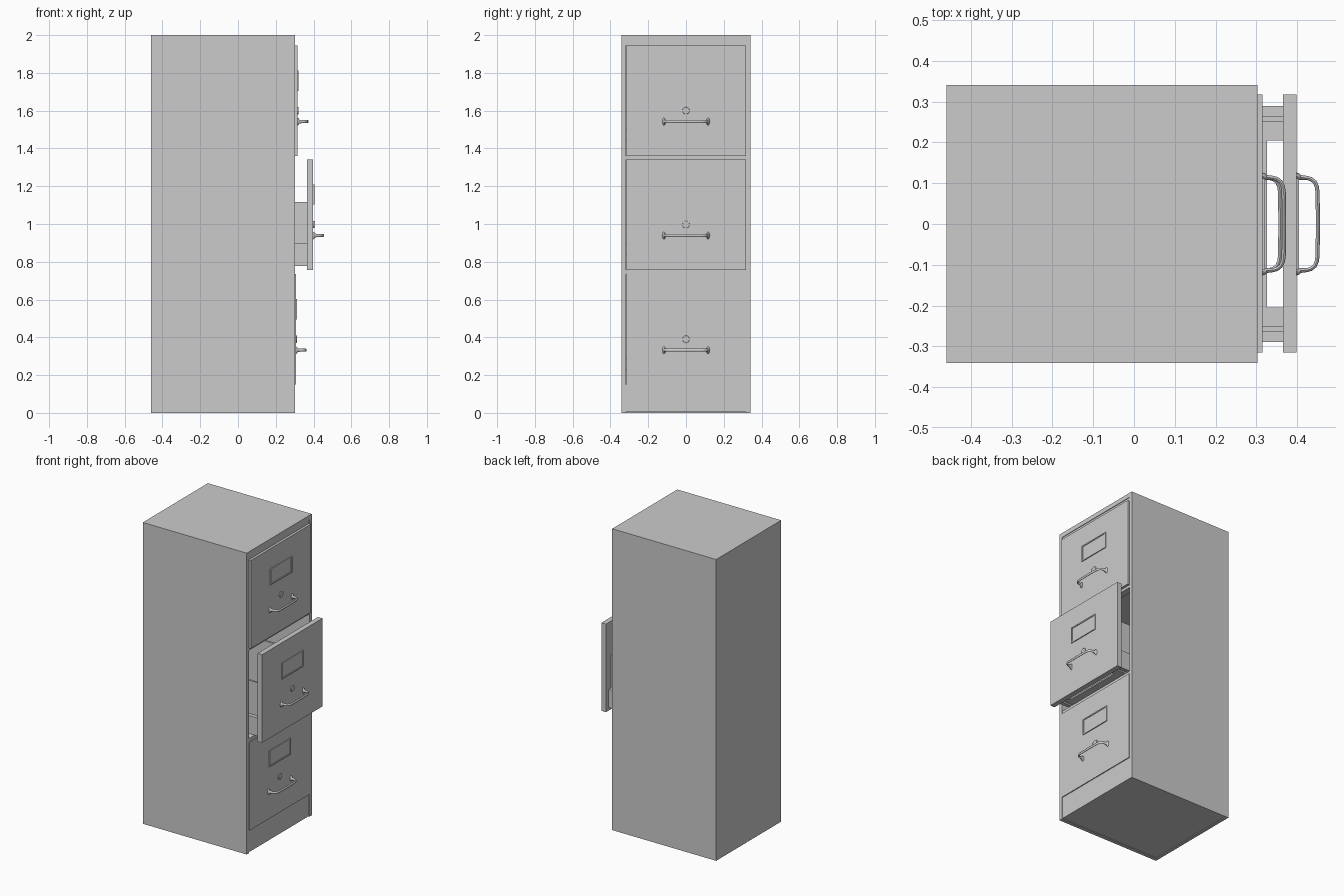
import bpy, bmesh, math
from mathutils import Vector

if "Cube" in bpy.data.objects:
    bpy.data.objects.remove(bpy.data.objects["Cube"])


def finish(name, bm):
    bmesh.ops.recalc_face_normals(bm, faces=bm.faces)
    me = bpy.data.meshes.new(name)
    bm.to_mesh(me)
    bm.free()
    ob = bpy.data.objects.new(name, me)
    bpy.context.collection.objects.link(ob)
    return ob


def boxes(name, items, bevel=0):
    """One object from several boxes given as (x0, x1, y0, y1, z0, z1)."""
    bm = bmesh.new()
    for x0, x1, y0, y1, z0, z1 in items:
        vs = bmesh.ops.create_cube(bm, size=1)["verts"]
        for v in vs:
            v.co = Vector((x1 if v.co.x > 0 else x0,
                           y1 if v.co.y > 0 else y0,
                           z1 if v.co.z > 0 else z0))
    ob = finish(name, bm)
    if bevel:
        m = ob.modifiers.new("Bevel", "BEVEL")
        m.width, m.segments = bevel, 2
    return ob


def mirror_y(ob):
    m = ob.modifiers.new("Mirror", "MIRROR")
    m.use_axis = (False, True, False)
    return ob


def smooth(ob):
    bpy.ops.object.select_all(action="DESELECT")
    ob.select_set(True)
    bpy.context.view_layer.objects.active = ob
    bpy.ops.object.shade_smooth_by_angle(angle=math.radians(40))


def handle(name, fx, z):
    # half the pull: (out, y, half width, half height), swept with an oval section
    path = [(0.000, 0.117, 0.009, 0.020), (0.005, 0.116, 0.008, 0.018),
            (0.010, 0.114, 0.006, 0.010), (0.026, 0.113, 0.005, 0.008),
            (0.036, 0.110, 0.005, 0.008), (0.045, 0.103, 0.005, 0.008),
            (0.050, 0.092, 0.005, 0.008), (0.052, 0.078, 0.005, 0.008),
            (0.053, 0.000, 0.005, 0.008)]
    n = 12
    bm = bmesh.new()
    rings = []
    for i, (o, y, w, h) in enumerate(path):
        a, b = path[max(i - 1, 0)], path[min(i + 1, len(path) - 1)]
        t = Vector((b[0] - a[0], b[1] - a[1])).normalized()
        if i == 0:
            t = Vector((1, 0))
        if i == len(path) - 1:
            t = Vector((0, -1))
        ring = []
        for k in range(n):
            c, s = math.cos(2 * math.pi * k / n), math.sin(2 * math.pi * k / n)
            ring.append(bm.verts.new((fx + o - t.y * w * c, y + t.x * w * c, z + h * s)))
        rings.append(ring)
    for r, q in zip(rings, rings[1:]):
        for k in range(n):
            bm.faces.new((r[k], r[(k + 1) % n], q[(k + 1) % n], q[k]))
    ob = mirror_y(finish(name, bm))
    smooth(ob)


def drawer(tag, fx, z):
    # front panel
    boxes(tag + "_drawer_front", [(fx - 0.033, fx, -0.315, 0.317, z, z + 0.585)])
    # label frame with card behind it
    a, b, t, e = z + 0.345, z + 0.452, 0.008, fx + 0.006
    boxes(tag + "_label_frame",
          [(fx, e, -0.112, 0.112, a, a + t), (fx, e, -0.112, 0.112, b - t, b),
           (fx, e, -0.112, -0.104, a + t, b - t), (fx, e, 0.104, 0.112, a + t, b - t)])
    boxes(tag + "_label_card", [(fx, fx + 0.002, -0.104, 0.104, a + t, b - t)])
    # lock
    bpy.ops.mesh.primitive_cylinder_add(vertices=24, radius=0.019, depth=0.012,
                                        location=(fx, 0, z + 0.24),
                                        rotation=(0, math.pi / 2, 0))
    lock = bpy.context.object
    lock.name = tag + "_lock"
    m = lock.modifiers.new("Bevel", "BEVEL")
    m.width, m.segments, m.limit_method = 0.002, 2, "ANGLE"
    smooth(lock)
    handle(tag + "_handle", fx, z + 0.182)
    # drawer box: sides, lower flanges, runners
    back, front = fx - 0.72, fx - 0.033
    mirror_y(boxes(tag + "_drawer_side",
                   [(back, front, 0.250, 0.263, z + 0.03, z + 0.36),
                    (back, front, 0.205, 0.250, z + 0.02, z + 0.03),
                    (back, front, 0.263, 0.289, z + 0.02, z + 0.14)]))
    boxes(tag + "_drawer_floor", [(back, fx - 0.072, -0.205, 0.205, z + 0.02, z + 0.03)])
    boxes(tag + "_drawer_back", [(back - 0.01, back, -0.263, 0.263, z + 0.02, z + 0.36)])


# cabinet shell
X0, X1, Y = -0.46, 0.303, 0.341
mirror_y(boxes("side_wall", [(X0 + 0.02, X1, 0.317, Y, 0, 1.97)]))
boxes("back_panel", [(X0, X0 + 0.02, -Y, Y, 0, 1.97)])
boxes("top_panel", [(X0, X1, -Y, Y, 1.97, 2.0)])
boxes("bottom_panel", [(X0 + 0.02, X1 - 0.01, -0.317, 0.317, 0.004, 0.02)])

# front frame: plinth and cross rails
boxes("plinth", [(0.27, X1 - 0.003, -0.317, 0.317, 0.004, 0.15)])
for i, (a, b) in enumerate([(0.735, 0.757), (1.342, 1.36), (1.945, 1.97)]):
    boxes(f"cross_rail_{i + 1}", [(0.255, X1 - 0.004, -0.317, 0.317, a, b)])

# slide rails fixed to the cabinet walls, then the three drawers
for tag, fx, z in [("bottom", 0.306, 0.15), ("middle", 0.398, 0.757), ("top", 0.315, 1.36)]:
    mirror_y(boxes(tag + "_slide_rail", [(X0 + 0.02, 0.265, 0.289, 0.317, z + 0.08, z + 0.14)]))
    drawer(tag, fx, z)
